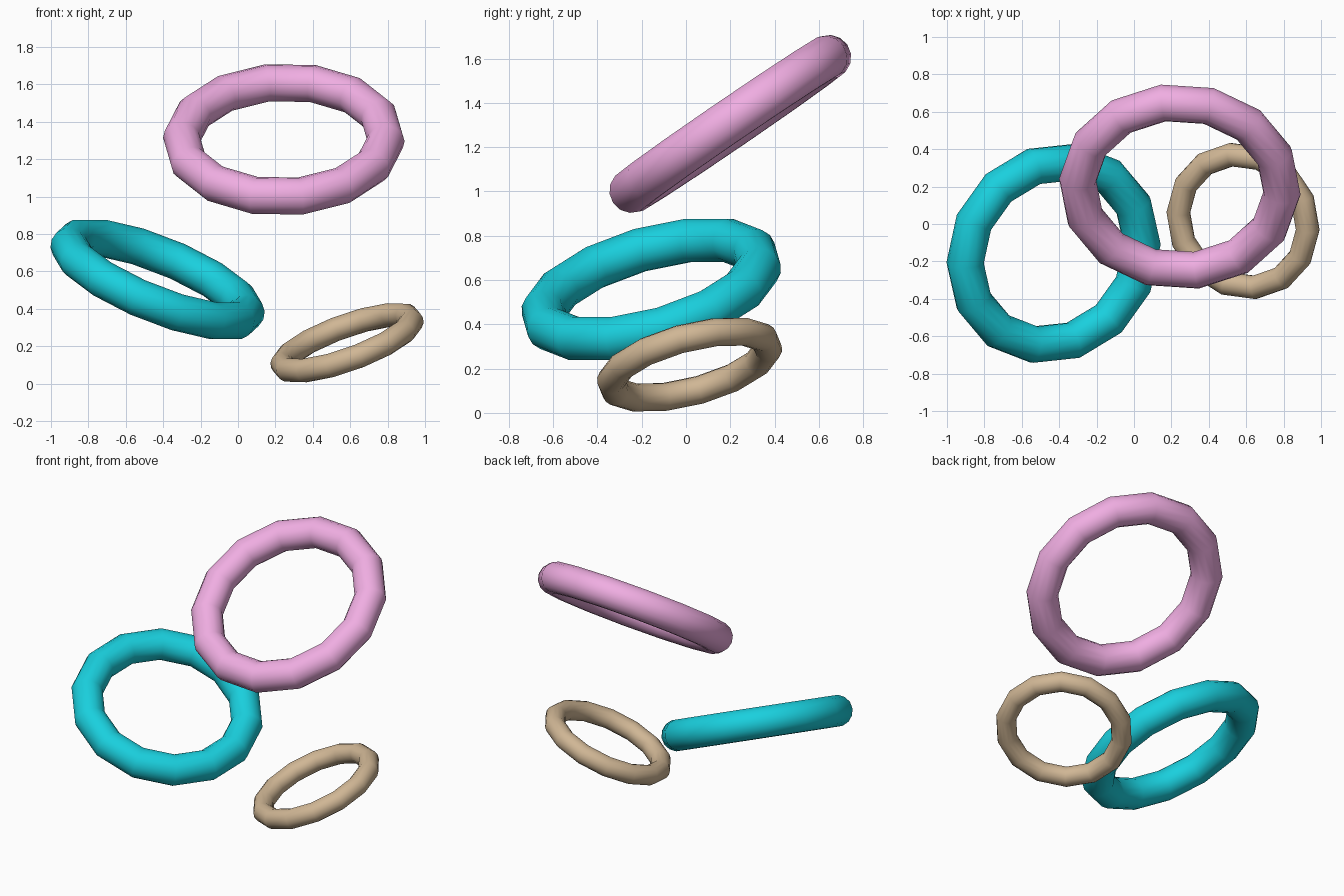
import bpy
from math import radians
from mathutils import Matrix, Vector

if "Cube" in bpy.data.objects:
    bpy.data.objects.remove(bpy.data.objects["Cube"])


def ring(name, centre, normal, major, minor, spin, colour):
    """Low-poly ring lying in the plane given by its normal."""
    bpy.ops.mesh.primitive_torus_add(
        major_segments=14, minor_segments=14,
        major_radius=major, minor_radius=minor)
    obj = bpy.context.object
    obj.name = name
    tilt = Vector((0, 0, 1)).rotation_difference(Vector(normal).normalized())
    obj.matrix_world = (Matrix.Translation(centre)
                        @ tilt.to_matrix().to_4x4()
                        @ Matrix.Rotation(radians(spin), 4, 'Z'))
    bpy.ops.object.shade_smooth()
    mat = bpy.data.materials.new(name + "_colour")
    mat.diffuse_color = (*colour, 1)
    mat.use_nodes = True
    mat.node_tree.nodes["Principled BSDF"].inputs["Base Color"].default_value = mat.diffuse_color
    obj.data.materials.append(mat)
    return obj


# large tilted ring on top
ring("pink_ring", (0.245, 0.20, 1.305), (-0.025, -0.564, 0.826),
     0.547, 0.10, -4, (0.87, 0.42, 0.76))
# large ring on the left
ring("cyan_ring", (-0.43, -0.157, 0.557), (0.365, -0.257, 0.895),
     0.508, 0.10, 3, (0.01, 0.63, 0.73))
# small ring at the lower right
ring("tan_ring", (0.583, 0.016, 0.218), (-0.333, -0.243, 0.912),
     0.367, 0.064, -5, (0.63, 0.47, 0.30))
